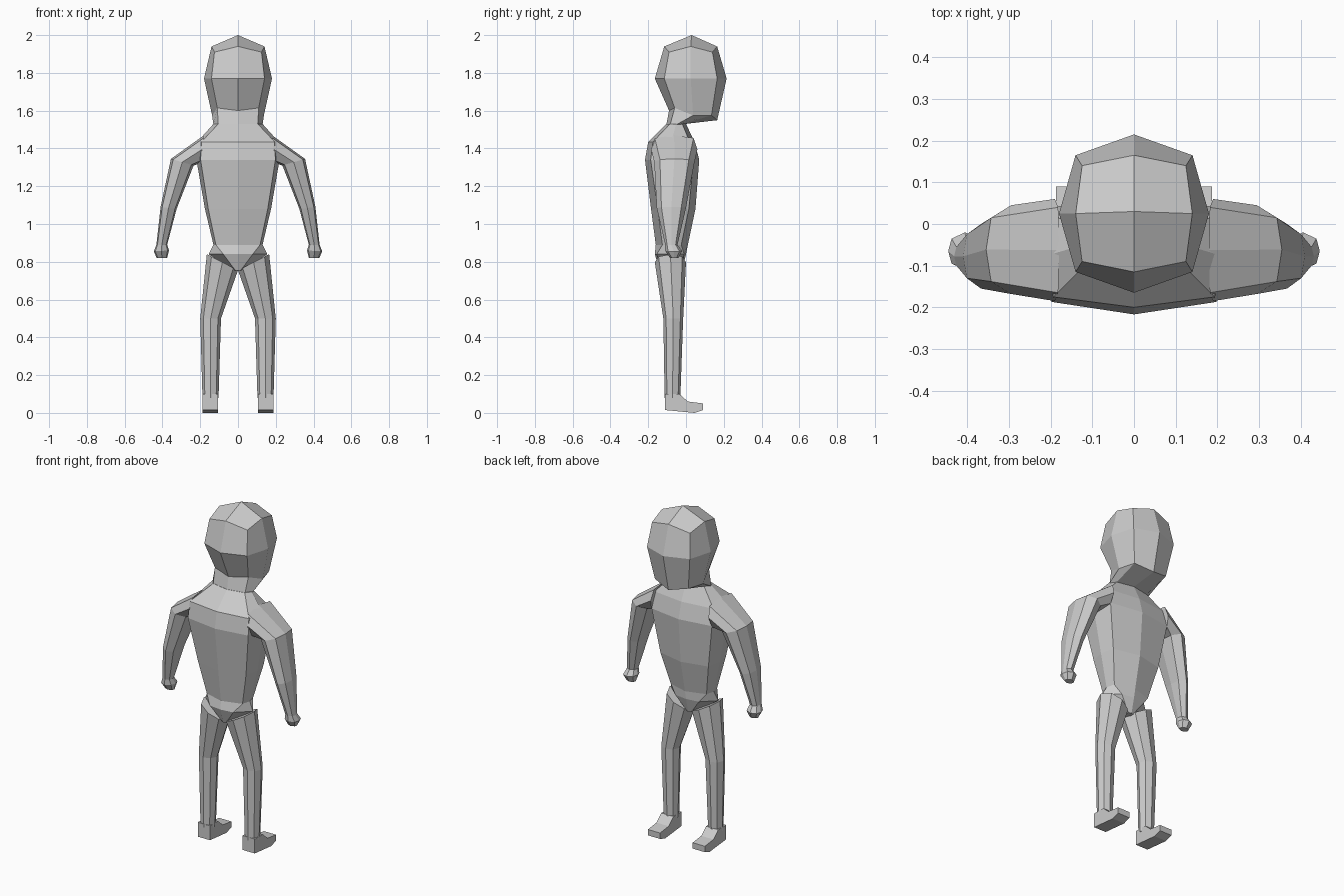
import bpy
import bmesh
from mathutils import Vector

cube = bpy.data.objects.get("Cube")
if cube:
    bpy.data.objects.remove(cube, do_unlink=True)

grey = bpy.data.materials.new("plain grey")
grey.use_nodes = True
colour = (0.6, 0.6, 0.6, 1)
grey.diffuse_color = colour
grey.node_tree.nodes["Principled BSDF"].inputs["Base Color"].default_value = colour


def ring(inner, outer, back, front, corner=0.8, inset=0.04, pitch=0, lift=0):
    """Eight-sided section between two (x, z) side points, from back y to front y."""
    middle = (back + front) / 2
    layout = [(0, front, 0), (corner, front - inset, lift), (1, middle, 0),
              (corner, back + inset, lift), (0, back, 0),
              (-corner, back + inset, lift), (-1, middle, 0),
              (-corner, front - inset, lift)]
    points = []
    for across, y, raised in layout:
        t = (across + 1) / 2
        x = inner[0] + (outer[0] - inner[0]) * t
        z = inner[1] + (outer[1] - inner[1]) * t
        points.append(Vector((x, y, z + raised + pitch * (y - middle))))
    return points


def level(half_width, z, back, front, **shape):
    """Section symmetric about the centre plane."""
    return ring((-half_width, z), (half_width, z), back, front, **shape)


def loft(name, rings, apex=None, side=1):
    """Skin consecutive sections; close the start with a cap or an apex."""
    bm = bmesh.new()
    loops = [[bm.verts.new((p.x * side, p.y, p.z)) for p in r] for r in rings]
    count = len(loops[0])
    for a, b in zip(loops, loops[1:]):
        for i in range(count):
            j = (i + 1) % count
            bm.faces.new((a[i], a[j], b[j], b[i]))
    if apex:
        tip = bm.verts.new(apex)
        # Four quads meet at the crown
        for i in range(1, count, 2):
            a, b, c = (loops[0][(i + n - 1) % count] for n in range(3))
            bm.faces.new((a, b, c, tip))
    else:
        bm.faces.new(loops[0])
    bm.faces.new(loops[-1])
    bmesh.ops.recalc_face_normals(bm, faces=bm.faces)
    mesh = bpy.data.meshes.new(name)
    bm.to_mesh(mesh)
    bm.free()
    mesh.materials.append(grey)
    obj = bpy.data.objects.new(name, mesh)
    bpy.context.collection.objects.link(obj)
    return obj


# Head, jaw and neck
loft("head", [
    level(0.14, 1.94, -0.115, 0.165, corner=0.89, inset=0.025, lift=-0.03),
    level(0.18, 1.77, -0.165, 0.215, corner=0.78, inset=0.05),
    level(0.137, 1.575, -0.09, 0.165, inset=0.03, pitch=-0.2, lift=0.02),
    level(0.13, 1.525, -0.105, 0.0, inset=0.02, pitch=0.1),
    level(0.13, 1.5, -0.11, 0.01),
], apex=(0, 0.03, 2))

# Torso from the neck to the pelvis
flat = dict(corner=0.9, inset=0.035)
loft("torso", [
    level(0.13, 1.53, -0.105, 0.0, corner=0.8, inset=0.02),
    level(0.215, 1.435, -0.2, 0.045, corner=0.9, inset=0.025),
    level(0.22, 1.34, -0.217, 0.07, corner=0.9, inset=0.03),
    level(0.175, 1.08, -0.185, 0.05, **flat),
    level(0.13, 0.89, -0.16, 0.01, **flat),
    level(0.155, 0.84, -0.165, 0.0, corner=0.5, inset=0.01),
    level(0.03, 0.755, -0.14, -0.02, corner=0.5, inset=0.01),
])

# Foot side profile as (y, z)
foot_profile = [(-0.11, 0.015), (-0.11, 0.1), (-0.035, 0.1), (0.01, 0.06),
                (0.09, 0.05), (0.09, 0.015), (0.045, 0)]

# Limbs, built once for each side
for label, side in (("left", 1), ("right", -1)):
    loft(label + "_arm", [
        ring((0.2, 1.32), (0.18, 1.47), -0.185, 0.06, inset=0.02),
        ring((0.235, 1.31), (0.355, 1.345), -0.168, 0.045, inset=0.03),
        ring((0.325, 1.08), (0.41, 1.09), -0.155, 0.0, inset=0.025),
        ring((0.375, 0.89), (0.432, 0.89), -0.11, -0.045, inset=0.01),
        ring((0.365, 0.86), (0.446, 0.855), -0.11, -0.02, inset=0.015),
        ring((0.375, 0.82), (0.43, 0.82), -0.085, -0.04, inset=0.01),
    ], side=side)
    loft(label + "_leg", [
        ring((0.0, 0.755), (0.165, 0.84), -0.165, 0.0, corner=0.7, inset=0.02),
        ring((0.09, 0.5), (0.2, 0.5), -0.12, -0.015, corner=0.7, inset=0.015),
        ring((0.103, 0.08), (0.188, 0.08), -0.113, -0.03, corner=0.7, inset=0.012),
    ], side=side)
    loft(label + "_foot", [
        [Vector((x, y, z)) for y, z in foot_profile] for x in (0.107, 0.187)
    ], side=side)
